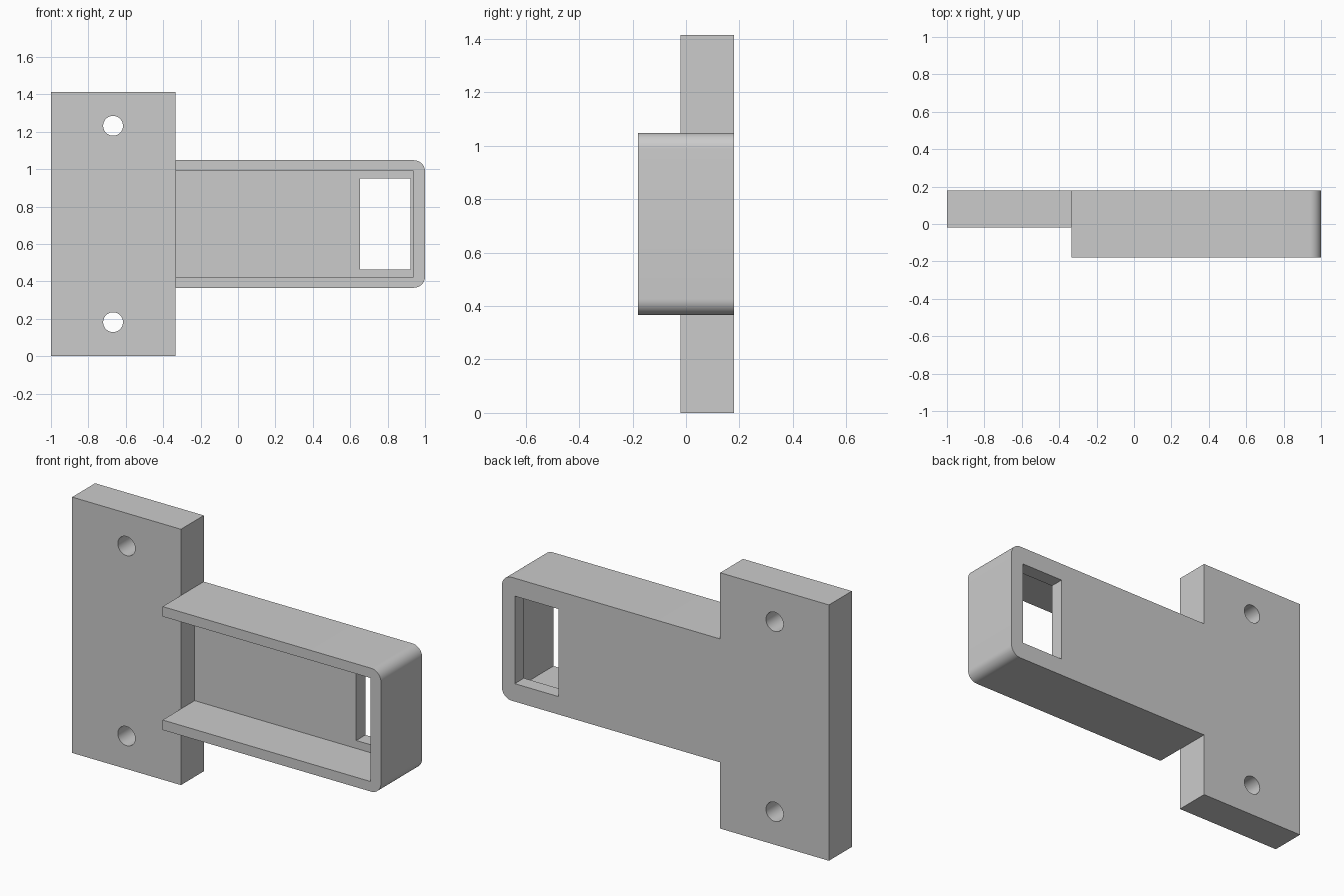
import bpy, bmesh
from math import radians, sin, cos, pi

if "Cube" in bpy.data.objects:
    bpy.data.objects.remove(bpy.data.objects["Cube"])

MID = 0.707                        # height of the mirror line
BACK, FRONT = 0.18, -0.18          # y limits of the arm
JOIN = -0.335                      # x where the arm meets the plate


def prism(name, points, y0, y1):
    """Extrude an (x, z) outline from y0 to y1."""
    bm = bmesh.new()
    face = bm.faces.new([bm.verts.new((x, y0, z)) for x, z in points])
    ext = bmesh.ops.extrude_face_region(bm, geom=[face])
    verts = [v for v in ext["geom"] if isinstance(v, bmesh.types.BMVert)]
    bmesh.ops.translate(bm, verts=verts, vec=(0, y1 - y0, 0))
    bmesh.ops.recalc_face_normals(bm, faces=bm.faces)
    mesh = bpy.data.meshes.new(name)
    bm.to_mesh(mesh)
    bm.free()
    obj = bpy.data.objects.new(name, mesh)
    bpy.context.collection.objects.link(obj)
    return obj


def rect(x0, x1, half):
    return [(x0, MID - half), (x1, MID - half), (x1, MID + half), (x0, MID + half)]


def arc(cx, cz, r, start, end, n):
    return [(cx + r * cos(start + (end - start) * i / n),
             cz + r * sin(start + (end - start) * i / n)) for i in range(n + 1)]


def combine(target, tool, operation):
    """Apply a boolean and remove the tool object."""
    tool.hide_render = True
    mod = target.modifiers.new(operation, "BOOLEAN")
    mod.operation, mod.object, mod.solver = operation, tool, "EXACT"
    bpy.context.view_layer.objects.active = target
    bpy.ops.object.modifier_apply(modifier=mod.name)
    bpy.data.objects.remove(tool)


# Arm with two rounded outer corners
r, half = 0.06, 0.341
outline = [(JOIN, MID - half)]
outline += arc(1 - r, MID - half + r, r, -pi / 2, 0, 10)
outline += arc(1 - r, MID + half - r, r, 0, pi / 2, 10)
outline += [(JOIN, MID + half)]
bracket = prism("mounting_bracket", outline, FRONT, BACK)

# Channel open at the front and at the plate end
combine(bracket, prism("channel_cutter", rect(-0.6, 0.936, 0.286), -0.4, 0.10), "DIFFERENCE")

# Upright mounting plate
combine(bracket, prism("plate", rect(-1, JOIN, MID), -0.02, BACK), "UNION")

# Rectangular window through the channel floor
combine(bracket, prism("window_cutter", rect(0.653, 0.921, 0.242), 0, 0.4), "DIFFERENCE")

# Screw holes
for side in (-1, 1):
    circle = arc(-0.668, MID + side * 0.525, 0.053, 0, 2 * pi, 40)[:-1]
    combine(bracket, prism("hole_cutter", circle, -0.4, 0.4), "DIFFERENCE")

bpy.ops.object.select_all(action="DESELECT")
bracket.select_set(True)
bpy.context.view_layer.objects.active = bracket
bpy.ops.object.shade_smooth_by_angle(angle=radians(30))
